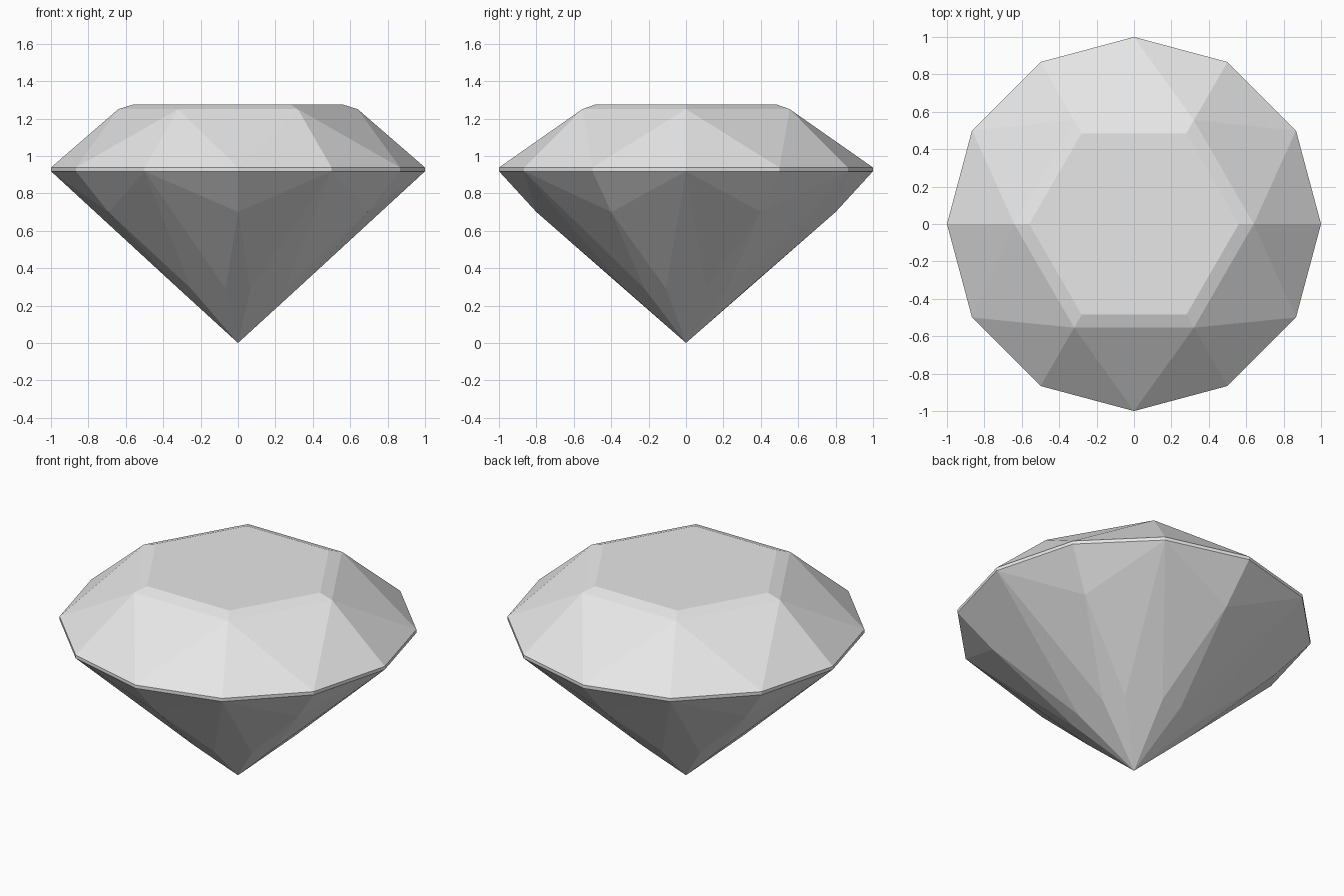
import bpy, bmesh
from math import sin, cos, radians
from mathutils import Vector

if "Cube" in bpy.data.objects:
    bpy.data.objects.remove(bpy.data.objects["Cube"], do_unlink=True)

grey = bpy.data.materials.new("pale grey")
grey.use_nodes = True
grey.diffuse_color = (0.8, 0.8, 0.8, 1)
grey.node_tree.nodes["Principled BSDF"].inputs["Base Color"].default_value = (0.8, 0.8, 0.8, 1)

CORE = Vector((0, 0, 0.9))   # a point inside the stone
GIRDLE_LOW, GIRDLE_HIGH = 0.918, 0.938


def polar(radius, degrees, z):
    a = radians(degrees)
    return Vector((radius * cos(a), radius * sin(a), z))


def make_part(name, facets):
    """Flat-faceted part with every facet turned away from the core."""
    bm = bmesh.new()
    for pts in facets:
        bm.faces.new([bm.verts.new(p) for p in pts])
    bmesh.ops.remove_doubles(bm, verts=bm.verts, dist=0.0005)
    bm.normal_update()
    for f in bm.faces:
        if f.normal.dot(f.calc_center_median() - CORE) < 0:
            f.normal_flip()
    mesh = bpy.data.meshes.new(name)
    bm.to_mesh(mesh)
    bm.free()
    mesh.materials.append(grey)
    obj = bpy.data.objects.new(name, mesh)
    bpy.context.collection.objects.link(obj)
    return obj


def rim(a, z):
    return polar(1, a, z)


def shoulder(a):
    return polar(0.64, a, 1.25)


def table(a):
    return polar(0.56, a, 1.275)


def break_point(a):
    return polar(0.8, a, 0.7)


def lower(a):
    return polar(0.335, a, 0.29)


tip = Vector((0, 0, 0))
SPREAD = 18.5                # half angle of the main pavilion kites
crown = [[table(a) for a in range(0, 360, 60)]]
pavilion = []
for a in range(0, 360, 60):
    # Crown: bevel round the table, star facet, two rim facets
    crown.append([table(a), table(a + 60), shoulder(a + 60), shoulder(a)])
    crown.append([shoulder(a), shoulder(a + 60), rim(a + 30, GIRDLE_HIGH)])
    # Pavilion: wide kite under each even rim corner, narrow kite between
    pavilion.append([rim(a, GIRDLE_LOW), lower(a - SPREAD), tip, lower(a + SPREAD)])
    pavilion.append([break_point(a + 30), lower(a + SPREAD), tip, lower(a + 60 - SPREAD)])
    for s in (-1, 1):
        crown.append([shoulder(a), rim(a, GIRDLE_HIGH), rim(a + 30 * s, GIRDLE_HIGH)])
        pavilion.append([rim(a, GIRDLE_LOW), rim(a + 30 * s, GIRDLE_LOW), break_point(a + 30 * s)])
        pavilion.append([rim(a, GIRDLE_LOW), break_point(a + 30 * s), lower(a + SPREAD * s)])

# Thin upright band between crown and pavilion
girdle = [[rim(a, GIRDLE_LOW), rim(a + 30, GIRDLE_LOW), rim(a + 30, GIRDLE_HIGH), rim(a, GIRDLE_HIGH)]
          for a in range(0, 360, 30)]

make_part("crown", crown)
make_part("girdle", girdle)
make_part("pavilion", pavilion)
